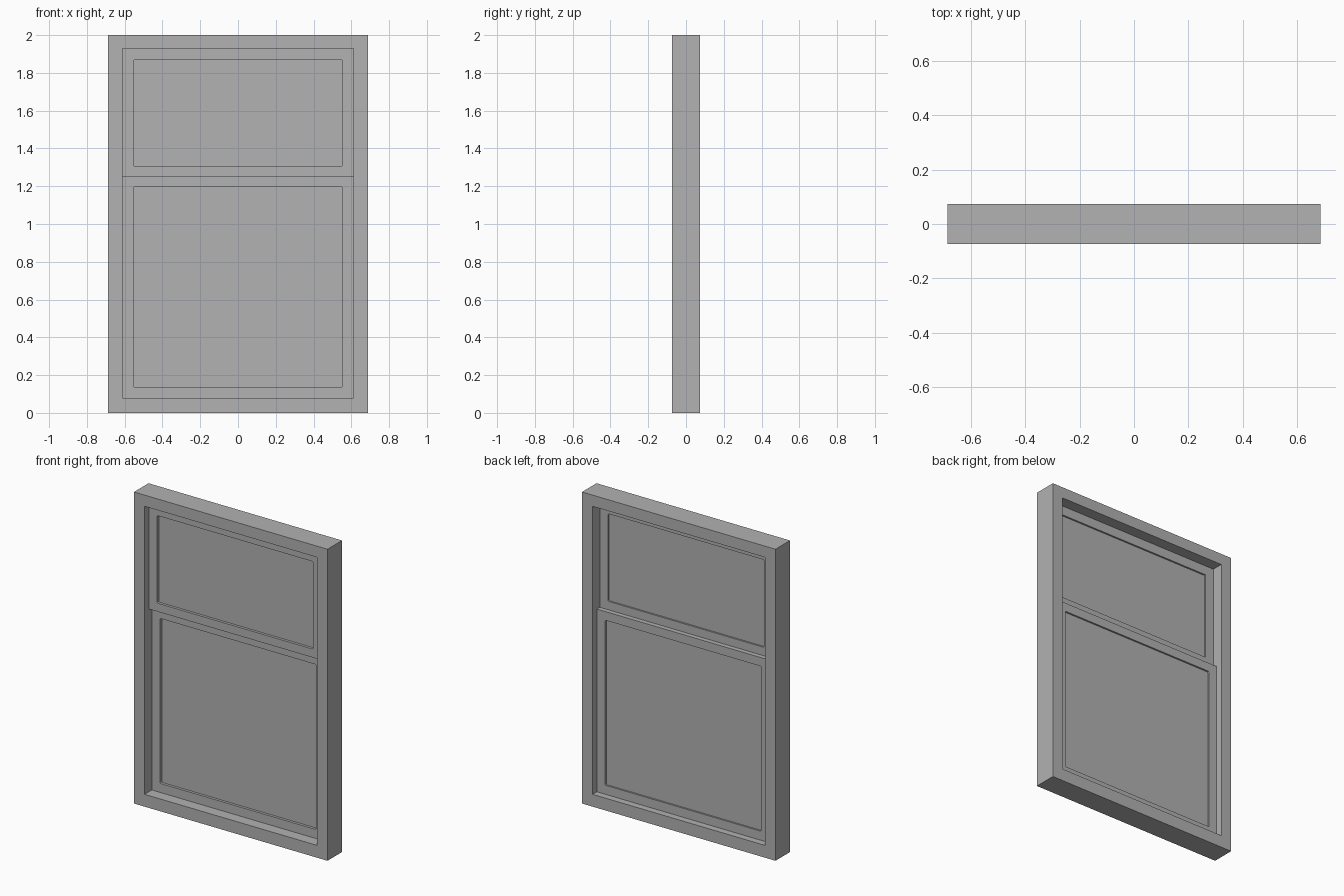
import bpy
import bmesh

old = bpy.data.objects.get("Cube")
if old:
    bpy.data.objects.remove(old, do_unlink=True)

grey = bpy.data.materials.new("plain grey")
grey.use_nodes = True
colour = (0.445, 0.445, 0.445, 1)
grey.diffuse_color = colour
grey.node_tree.nodes["Principled BSDF"].inputs["Base Color"].default_value = colour


def finish(name, bm):
    bmesh.ops.recalc_face_normals(bm, faces=bm.faces)
    mesh = bpy.data.meshes.new(name)
    bm.to_mesh(mesh)
    bm.free()
    mesh.materials.append(grey)
    obj = bpy.data.objects.new(name, mesh)
    bpy.context.collection.objects.link(obj)
    return obj


def corners(bm, half, low, high, y):
    return [bm.verts.new(p) for p in ((-half, y, low), (half, y, low),
                                      (half, y, high), (-half, y, high))]


def surround(name, outer, inner, front, back, rounding=0):
    """Rectangular frame; outer and inner are (half width, bottom, top)."""
    bm = bmesh.new()
    of, ob = corners(bm, *outer, front), corners(bm, *outer, back)
    nf, nb = corners(bm, *inner, front), corners(bm, *inner, back)
    for i in range(4):
        j = (i + 1) % 4
        for a, b in ((of, nf), (nf, nb), (nb, ob), (ob, of)):
            bm.faces.new((a[i], a[j], b[j], b[i]))
    if rounding:
        edges = [bm.edges.get((a, b)) for a, b in zip(nf, nb)]
        bmesh.ops.bevel(bm, geom=edges, offset=rounding, segments=3,
                        profile=0.5, affect='EDGES')
    return finish(name, bm)


def panel(name, size, front, back):
    bm = bmesh.new()
    f, b = corners(bm, *size, front), corners(bm, *size, back)
    bm.faces.new(f)
    bm.faces.new(b)
    for i in range(4):
        j = (i + 1) % 4
        bm.faces.new((f[i], f[j], b[j], b[i]))
    return finish(name, bm)


# Outer casing
opening = (0.612, 0.079, 1.928)
depth = 0.0735
surround("outer_frame", (0.687, 0, 2), opening, -depth, depth)

# Two sliding sashes, upper one in the front track, lower one behind it
meeting = 1.252
pane_half = 0.553
sashes = {
    "upper": ((opening[0], meeting, opening[2]), (pane_half, 1.306, 1.868), -0.03),
    "lower": ((opening[0], opening[1], meeting), (pane_half, 0.137, 1.196), 0.0),
}
for label, (outer, inner, front) in sashes.items():
    surround(label + "_sash", outer, inner, front, front + 0.03, 0.006)
    # Glass set slightly behind the middle of the sash
    size = (inner[0] + 0.01, inner[1] - 0.01, inner[2] + 0.01)
    panel(label + "_glass", size, front + 0.017, front + 0.019)
